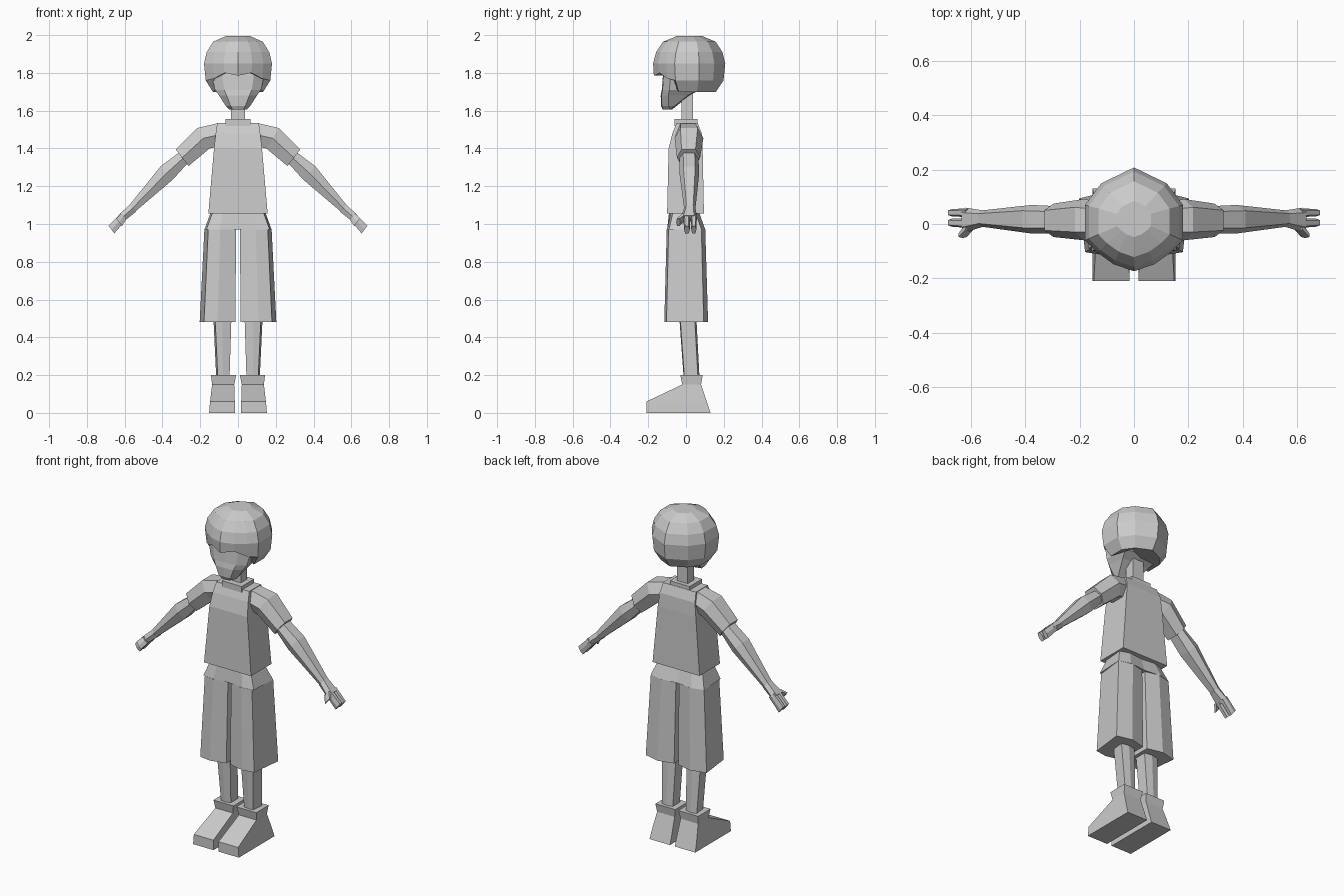
import bpy, bmesh

cube = bpy.data.objects.get("Cube")
if cube:
    bpy.data.objects.remove(cube)

grey = bpy.data.materials.new("plain grey")
grey.use_nodes = True
grey.diffuse_color = (0.6, 0.6, 0.6, 1)
grey.node_tree.nodes["Principled BSDF"].inputs["Base Color"].default_value = (0.6, 0.6, 0.6, 1)


def loft(name, rings, mirror=False):
    """Skin a closed solid over rings that all have the same point count."""
    bm = bmesh.new()
    loops = [[bm.verts.new(p) for p in ring] for ring in rings]
    n = len(loops[0])
    for low, high in zip(loops, loops[1:]):
        for i in range(n):
            j = (i + 1) % n
            bm.faces.new((low[i], low[j], high[j], high[i]))
    bm.faces.new(loops[0])
    bm.faces.new(loops[-1])
    bmesh.ops.recalc_face_normals(bm, faces=bm.faces)
    mesh = bpy.data.meshes.new(name)
    bm.to_mesh(mesh)
    bm.free()
    mesh.materials.append(grey)
    ob = bpy.data.objects.new(name, mesh)
    bpy.context.collection.objects.link(ob)
    if mirror:
        ob.modifiers.new("Mirror", 'MIRROR').use_mirror_merge = False
    return ob


def box(z, x0, x1, y0, y1):
    return [(x0, y0, z), (x1, y0, z), (x1, y1, z), (x0, y1, z)]


def six(z, x0, x1, y0, y1):
    """Six-sided level ring with ridges at front and back."""
    xm, d = (x0 + x1) / 2, (y1 - y0) * 0.1
    return [(x0, y0 + d, z), (xm, y0, z), (x1 - d, y0 + d / 2, z),
            (x1, y1 - d, z), (xm, y1, z), (x0, y1 - d, z)]


def limb(top, bottom, y0, y1):
    """Six-sided ring across a slanted limb."""
    shape = [(0, .2), (0, .8), (.5, 1), (1, .8), (1, .2), (.5, 0)]
    return [(top[0] + (bottom[0] - top[0]) * t, y0 + (y1 - y0) * s,
             top[1] + (bottom[1] - top[1]) * t) for t, s in shape]


def both_sides(half):
    """Complete a half outline that starts and ends on the centre line."""
    return half + [(-x, y, z) for x, y, z in half[-2:0:-1]]


# Shoes, shins and shorts
loft("shoes", [box(0, .016, .153, -.21, .13), box(.06, .017, .148, -.21, .11),
               box(.15, .02, .137, -.02, .08), box(.2, .01, .143, -.03, .088)], True)
loft("shins", [six(.18, .045, .115, -.012, .072), six(.5, .035, .13, -.035, .055)], True)
loft("shorts_legs", [six(.48, .014, .203, -.115, .117), six(.97, .01, .178, -.102, .102)], True)
loft("shorts_waist", [both_sides([(0, -.09, z), (w * .55, f, z), (w - .01, f + .01, z),
                                  (w, b - .02, z), (w * .6, b, z), (0, b - .01, z)])
                      for z, w, f, b in [(.97, .178, -.1, .102), (1.06, .145, -.08, .07)]])

# Shirt, collar and neck
loft("shirt", [box(z, -w, w, f, b) for z, w, f, b in
               [(1.055, .157, -.1, .095), (1.4, .127, -.092, .088),
                (1.48, .118, -.072, .083), (1.535, .11, -.05, .062)]])
loft("collar", [box(z, -.066, .066, -.06, .06) for z in (1.52, 1.557)])
loft("neck", [box(z, -.036, .036, -.024, .036) for z in (1.54, 1.74)])

# Sleeves and arms
loft("sleeves", [limb((.1, 1.535), (.1, 1.41), -.055, .075),
                 limb((.217, 1.508), (.15, 1.4), -.06, .092),
                 limb((.33, 1.395), (.262, 1.307), -.048, .075)], True)
loft("arms", [limb((.29, 1.395), (.25, 1.34), -.035, .065),
              limb((.41, 1.305), (.345, 1.235), -.035, .07),
              limb((.575, 1.1), (.545, 1.065), -.01, .05)], True)

# Hands: a palm with two fingers and a thumb
loft("palms", [limb((.57, 1.105), (.54, 1.065), -.01, .05),
               limb((.635, 1.045), (.605, 1.013), -.03, .06)], True)
for name, tip, y0, y1, y2, y3 in [("outer_fingers", .685, .025, .058, .028, .055),
                                  ("inner_fingers", .685, -.015, .02, -.01, .02),
                                  ("thumbs", .645, -.028, .01, -.052, -.03)]:
    loft(name, [limb((.62, 1.055), (.59, 1.025), y0, y1),
                limb((tip, 1.675 - tip), (tip - .03, 1.635 - tip), y2, y3)], True)

# Head
loft("face", [both_sides([(0, f, z), (w * .6, f + .004, z), (w, f + .04, z),
                          (w * .9, b - .01, z), (0, b, z)])
              for z, w, f, b in [(1.605, .045, -.122, -.075), (1.625, .065, -.132, -.05),
                                 (1.68, .1, -.134, .02), (1.71, .122, -.128, .07),
                                 (1.79, .14, -.122, .1), (1.88, .12, -.1, .1)]])

# Hair: one outline scaled up the head, lifted in front into a wavy fringe
outline = [(0, -.174), (.075, -.148), (.135, -.105), (.18, -.06),
           (.18, .07), (.12, .15), (0, .208)]
fringe = [1.785, 1.8, 1.77]
hair = []
for z, s in [(1.7, .74), (1.76, .95), (1.85, 1), (1.91, .92), (1.965, .73), (1.995, .35)]:
    half = []
    for i, (x, y) in enumerate(outline):
        lift = max(z, fringe[i]) if i < len(fringe) else z
        k = max(s, .98) if i == 0 and s == .95 else s
        half.append((x * k, .02 + (y - .02) * k, lift))
    hair.append(both_sides(half))
loft("hair", hair)
